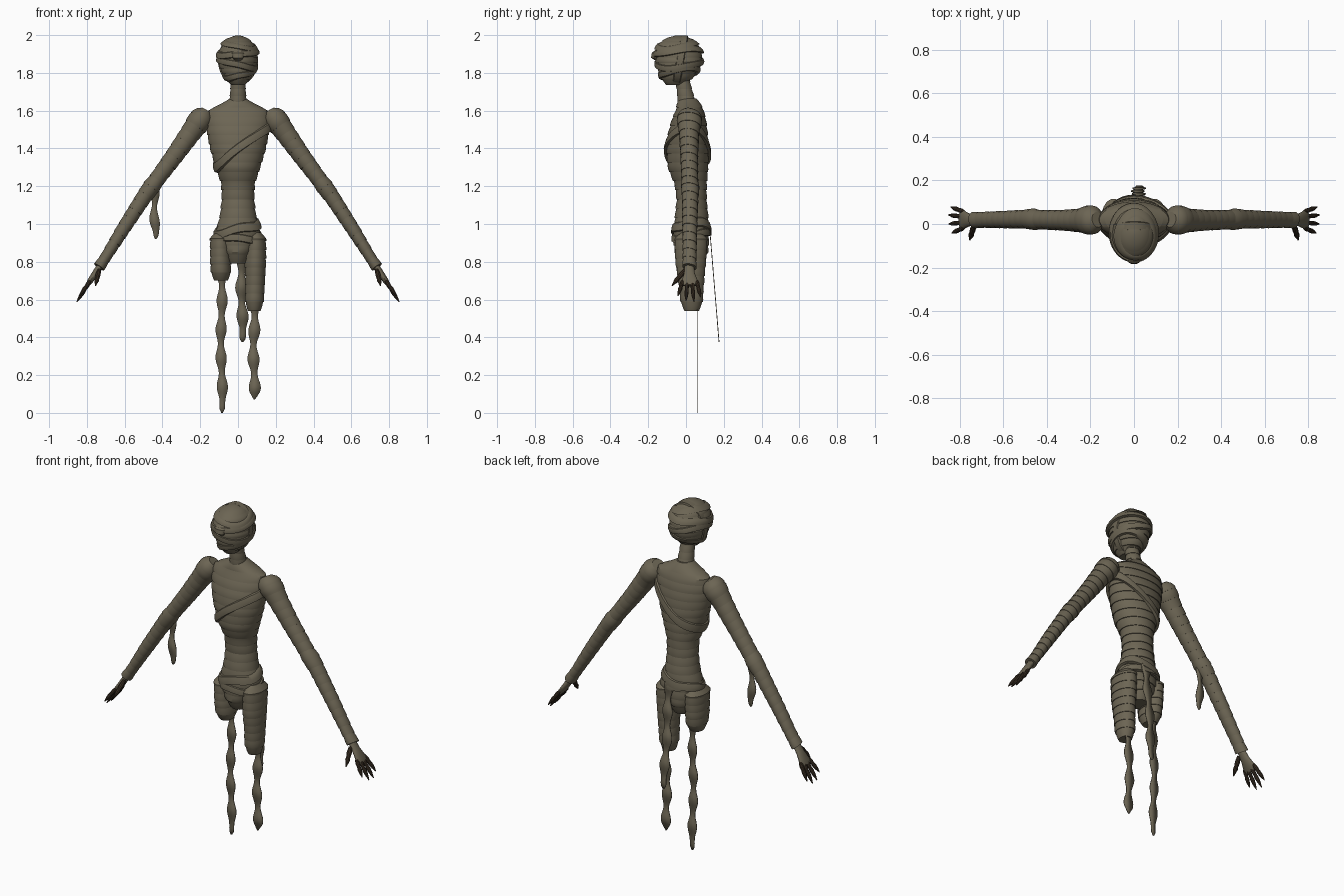
import bpy, bmesh, math
from mathutils import Vector


def material(name, rgb):
    m = bpy.data.materials.new(name)
    m.diffuse_color = (*rgb, 1)
    return m


CLOTH = material("old_linen", (0.150, 0.130, 0.088))
DARK = material("dark_flesh", (0.045, 0.030, 0.018))


def finish(name, bm, mat, angle=30):
    bmesh.ops.recalc_face_normals(bm, faces=bm.faces)
    me = bpy.data.meshes.new(name)
    bm.to_mesh(me)
    bm.free()
    me.materials.append(mat)
    ob = bpy.data.objects.new(name, me)
    bpy.context.collection.objects.link(ob)
    bpy.ops.object.select_all(action='DESELECT')
    ob.select_set(True)
    bpy.context.view_layer.objects.active = ob
    bpy.ops.object.shade_smooth_by_angle(angle=math.radians(angle))
    return ob


def sample(st, d, t):
    """Centre and two radii of a station list at distance t along d."""
    ts = [Vector(s[:3]).dot(d) for s in st]
    t = min(max(t, ts[0]), ts[-1])
    for i in range(len(st) - 1):
        if t <= ts[i + 1]:
            f = (t - ts[i]) / max(ts[i + 1] - ts[i], 1e-6)
            return [a + (b - a) * f for a, b in zip(st[i], st[i + 1])]
    return list(st[-1])


def skin(bm, rings, closed=False):
    """Bridge rings of equal length with quads."""
    n = len(rings[0])
    pairs = list(zip(rings, rings[1:] + rings[:1])) if closed else list(zip(rings, rings[1:]))
    for a, b in pairs:
        for i in range(n):
            j = (i + 1) % n
            bm.faces.new((a[i], a[j], b[j], b[i]))


def tube(name, st, mat, axis=None, wraps=0, step=0.005, tilt=0.0, segs=32):
    """Loft of ellipses; wraps adds overlapping bandage layers."""
    d = Vector(axis) if axis else Vector(st[-1][:3]) - Vector(st[0][:3])
    d.normalize()
    u = Vector((0, 1, 0)).cross(d).normalized()
    v = d.cross(u)
    t0, t1 = Vector(st[0][:3]).dot(d), Vector(st[-1][:3]).dot(d)
    plan = []
    if wraps:
        for k in range(wraps):
            for f, e in ((0, 0), (0.35, 0.6), (0.75, 1), (1, 0.9)):
                plan.append((t0 + (t1 - t0) * (k + f) / wraps, e * step))
    else:
        plan = [(Vector(s[:3]).dot(d), 0) for s in st]
    bm = bmesh.new()
    rings = []
    for t, e in plan:
        x, y, z, a, b = sample(st, d, t)
        ring = []
        for i in range(segs):
            w = 2 * math.pi * i / segs
            p = Vector((x, y, z)) + u * (a + e) * math.cos(w) + v * (b + e) * math.sin(w)
            ring.append(bm.verts.new(p + d * tilt * math.sin(w)))
        rings.append(ring)
    skin(bm, rings)
    bm.faces.new(rings[0])
    bm.faces.new(rings[-1])
    return finish(name, bm, mat)


DOWN = Vector((0, 0, -1))


def band(name, st, z0, sx, sy, width, thick, wob=0.0, segs=48):
    """Bandage ring lying on a vertical loft along a tilted plane."""
    bm = bmesh.new()
    rings = []
    for i in range(segs):
        w = 2 * math.pi * i / segs
        c, s = math.cos(w), math.sin(w)
        z = z0
        for _ in range(12):
            x, y, _z, a, b = sample(st, DOWN, -z)
            goal = z0 + sx * (x + a * c) + sy * (y + b * s) + wob * math.sin(3 * w)
            z += 0.5 * (goal - z)
        ring = []
        for off, h in ((-0.01, 0.5), (0.6, 0.42), (1, 0), (1, -0.4), (-0.01, -0.5)):
            x, y, _z, a, b = sample(st, DOWN, -(z + h * width))
            o = off * thick + 0.004
            ring.append(bm.verts.new((x + (a + o) * c, y + (b + o) * s, z + h * width)))
        rings.append(ring)
    skin(bm, rings, closed=True)
    return finish(name, bm, CLOTH, 40)


def strip(name, top, bottom, width, waves):
    """Thin hanging cloth strip with wavy sides and a pointed tip."""
    bm = bmesh.new()
    a, b = Vector(top), Vector(bottom)
    n, rows = 40, []
    for i in range(n + 1):
        f = i / n
        p = a.lerp(b, f)
        p.x += 0.004 * math.sin(f * 9)
        h = width * (0.78 + 0.25 * math.sin(f * waves * 2 * math.pi + 1))
        h *= math.sqrt(max(0.02, min(1, (1 - f) * 12)))
        rows.append([bm.verts.new(p + Vector((k * h, 0, 0))) for k in (-1, 1)])
    for r, s in zip(rows, rows[1:]):
        bm.faces.new((r[0], r[1], s[1], s[0]))
    ob = finish(name, bm, CLOTH)
    mod = ob.modifiers.new("cloth_thickness", 'SOLIDIFY')
    mod.thickness = 0.004
    mod.offset = 0


# Torso down to the loincloth, wrapped in horizontal layers
TORSO = [(0, 0.01, 1.665, 0.042, 0.045), (0, 0.015, 1.635, 0.085, 0.06),
         (0, 0.02, 1.605, 0.155, 0.07), (0, 0.015, 1.55, 0.165, 0.088),
         (0, 0.01, 1.48, 0.160, 0.102), (0, 0.008, 1.40, 0.145, 0.108),
         (0, 0.01, 1.30, 0.115, 0.104), (0, 0.025, 1.21, 0.085, 0.082),
         (0, 0.03, 1.13, 0.083, 0.076), (0, 0.03, 1.04, 0.093, 0.085),
         (0, 0.028, 0.96, 0.115, 0.09), (0, 0.028, 0.90, 0.105, 0.09),
         (-0.005, 0.028, 0.85, 0.075, 0.085), (-0.005, 0.03, 0.79, 0.045, 0.05)]
tube("torso", TORSO, CLOTH, axis=DOWN, wraps=18, step=0.005, segs=48)
band("chest_sash", TORSO, 1.39, 0.80, -0.05, 0.055, 0.014, 0.006)
band("hip_sash", TORSO, 0.975, 0.25, 0.10, 0.05, 0.013, 0.008)
band("hip_sash_lower", TORSO, 0.935, -0.10, 0.25, 0.04, 0.012, 0.008)

# Hump on the upper back
tube("back_hump", [(0.01, 0.19 - 0.12 * (1 - math.cos(k * math.pi / 20)), 1.47,
                    0.128 * math.sin(k * math.pi / 20) + 0.001,
                    0.118 * math.sin(k * math.pi / 20) + 0.001) for k in range(11)],
     CLOTH, axis=(0, -1, 0), segs=40)

# Neck and head
tube("neck", [(0, -0.025, 1.79, 0.038, 0.036), (0, -0.01, 1.72, 0.038, 0.038),
              (0, 0.005, 1.64, 0.044, 0.046)], CLOTH, axis=DOWN, wraps=4, step=0.003)
HEAD = [(0, -0.040, 1.998, 0.012, 0.015), (0, -0.040, 1.985, 0.048, 0.060),
        (0, -0.043, 1.955, 0.080, 0.100), (0, -0.041, 1.91, 0.098, 0.120),
        (0, -0.037, 1.86, 0.101, 0.120), (0, -0.040, 1.81, 0.087, 0.104),
        (0, -0.050, 1.765, 0.060, 0.076), (0, -0.058, 1.735, 0.030, 0.040)]
tube("head", HEAD, CLOTH, axis=DOWN, wraps=9, step=0.005, segs=40)
band("brow_wrap", HEAD, 1.915, 0.10, 0.12, 0.035, 0.013, 0.004)
band("cheek_wrap", HEAD, 1.855, -0.25, 0.10, 0.035, 0.011, 0.004)
band("jaw_wrap", HEAD, 1.80, 0.25, 0.15, 0.032, 0.011, 0.004)
band("crown_wrap", HEAD, 1.96, -0.20, 0.15, 0.028, 0.010, 0.003)
tube("nose_wrap", [(0, -0.14, 1.925, 0.028, 0.018), (0, -0.165, 1.905, 0.034, 0.016),
                   (0, -0.168, 1.88, 0.028, 0.017), (0, -0.145, 1.86, 0.014, 0.01)],
     CLOTH, axis=DOWN, segs=20)
tube("head_side_band", [(0, -0.052, 1.867, 0.098, 0.124), (0, -0.047, 1.867, 0.106, 0.133),
                        (0, -0.014, 1.866, 0.106, 0.134), (0, -0.009, 1.866, 0.098, 0.124)],
     CLOTH, axis=(0, 1, -0.17), segs=48)

# Wrapped thigh stumps, the right side longer
tube("thigh_long", [(0.095, 0.027, 0.955, 0.025, 0.05), (0.094, 0.027, 0.925, 0.052, 0.085),
                    (0.092, 0.025, 0.80, 0.054, 0.078), (0.090, 0.028, 0.68, 0.049, 0.064),
                    (0.087, 0.03, 0.59, 0.047, 0.057), (0.086, 0.03, 0.54, 0.030, 0.035)],
     CLOTH, axis=DOWN, wraps=9, step=0.004)
tube("thigh_short", [(-0.095, 0.027, 0.955, 0.025, 0.05), (-0.094, 0.027, 0.925, 0.052, 0.085),
                     (-0.092, 0.025, 0.80, 0.053, 0.078), (-0.09, 0.025, 0.74, 0.050, 0.068),
                     (-0.09, 0.025, 0.70, 0.032, 0.04)],
     CLOTH, axis=DOWN, wraps=6, step=0.004)

# Loose hanging strips
strip("leg_strip_long", (-0.088, 0.06, 0.76), (-0.086, 0.06, 0.0), 0.029, 5)
strip("leg_strip_short", (0.085, 0.06, 0.60), (0.085, 0.06, 0.07), 0.031, 3.5)
strip("back_strip", (0.02, 0.125, 0.98), (0.022, 0.175, 0.375), 0.031, 4)
strip("arm_strip", (-0.445, 0.02, 1.19), (-0.437, 0.02, 0.92), 0.026, 1.7)

# Arms, hands and fingers on both sides
for side, s in (("left", -1), ("right", 1)):
    def m(pts):
        return [(s * p[0], *p[1:]) for p in pts]

    tube(side + "_arm", m([(0.168, 0.02, 1.598, 0.030, 0.035), (0.182, 0.02, 1.578, 0.056, 0.060),
                           (0.205, 0.018, 1.545, 0.062, 0.066), (0.245, 0.016, 1.49, 0.053, 0.052),
                           (0.33, 0.017, 1.37, 0.046, 0.045), (0.43, 0.02, 1.235, 0.040, 0.042),
                           (0.46, 0.022, 1.195, 0.044, 0.047), (0.50, 0.022, 1.14, 0.039, 0.041),
                           (0.61, 0.02, 0.97, 0.034, 0.037), (0.70, 0.019, 0.825, 0.027, 0.034),
                           (0.735, 0.018, 0.772, 0.029, 0.035)]),
         CLOTH, wraps=20, step=0.003, tilt=0.006)
    tube(side + "_palm", m([(0.725, 0.018, 0.785, 0.018, 0.024), (0.755, 0.018, 0.74, 0.017, 0.028),
                            (0.785, 0.02, 0.695, 0.015, 0.044), (0.798, 0.02, 0.675, 0.009, 0.040)]),
         CLOTH, segs=20)
    # base y, tip y, tip x, tip z for each finger
    for k, (y0, y1, x, z) in enumerate(((-0.017, -0.042, 0.838, 0.620), (0.007, 0.0, 0.852, 0.592),
                                        (0.032, 0.042, 0.853, 0.588), (0.056, 0.078, 0.842, 0.612))):
        a, b = Vector((0.782, y0, 0.70)), Vector((x, y1, z))
        st = [(*a.lerp(b, f), r, r) for f, r in ((0, 0.008), (0.2, 0.012), (0.4, 0.0095),
                                                 (0.55, 0.0115), (0.75, 0.009), (1, 0.002))]
        tube(f"{side}_finger_{k + 1}", m(st), DARK, segs=10)
    a, b = Vector((0.735, -0.005, 0.757)), Vector((0.755, -0.075, 0.672))
    tube(side + "_thumb", m([(*a.lerp(b, f), r, r) for f, r in
                             ((0, 0.010), (0.3, 0.014), (0.5, 0.011), (0.65, 0.013), (1, 0.002))]),
         DARK, segs=10)
